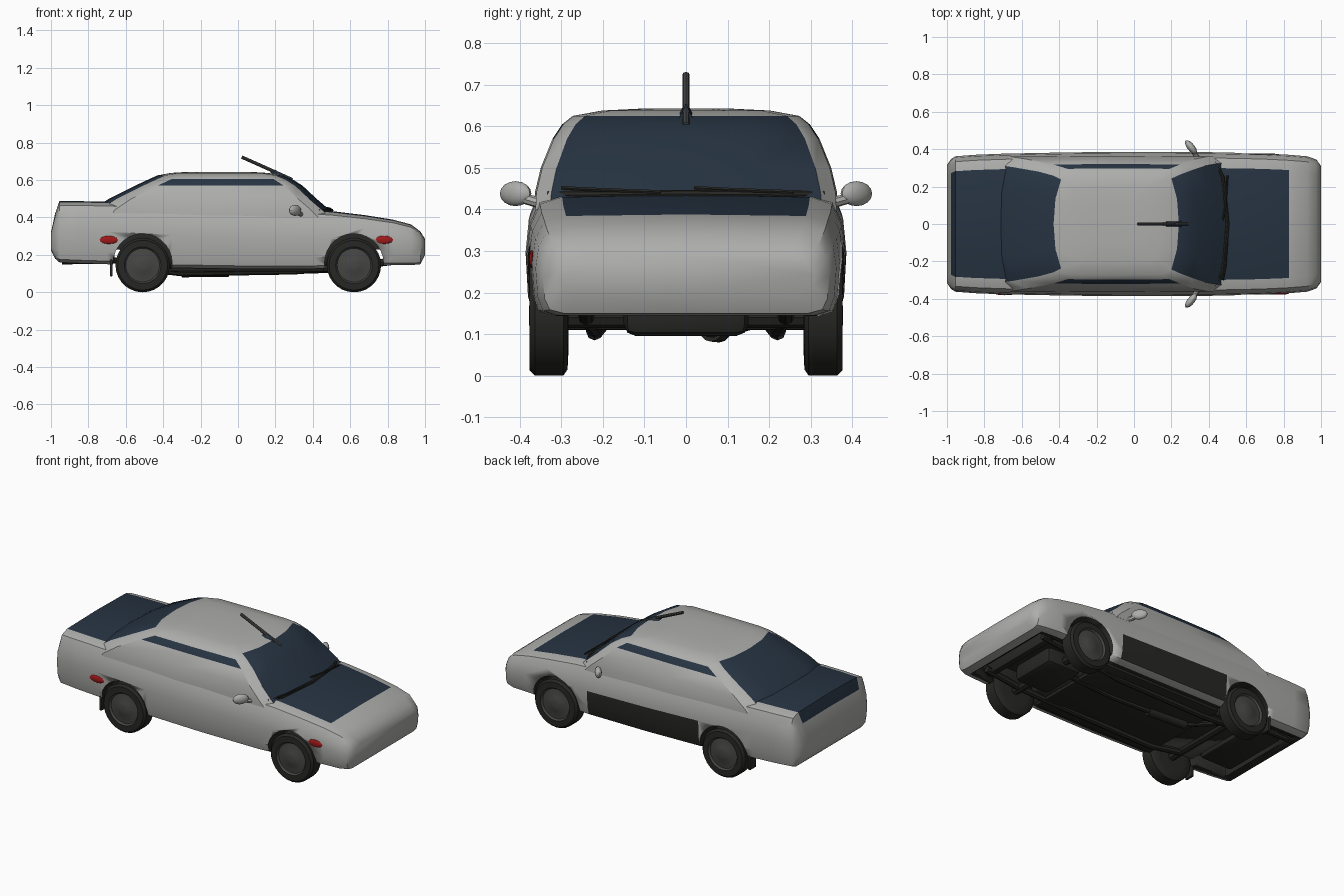
import bpy, bmesh, math
from mathutils import Vector

if "Cube" in bpy.data.objects:
    bpy.data.objects.remove(bpy.data.objects["Cube"])


def material(name, rgb):
    m = bpy.data.materials.new(name)
    m.diffuse_color = (*rgb, 1)
    m.use_nodes = True
    m.node_tree.nodes["Principled BSDF"].inputs["Base Color"].default_value = m.diffuse_color
    return m


PAINT = material("grey_paint", (0.42, 0.42, 0.41))
NAVY = material("navy", (0.02, 0.034, 0.055))
BLACK = material("black", (0.02, 0.02, 0.018))
RED = material("red", (0.35, 0.01, 0.01))
HUB = material("hub_grey", (0.06, 0.06, 0.058))
MATS = [PAINT, NAVY, BLACK, RED, HUB]


def finish(bm, name, mat=None, angle=35):
    bmesh.ops.recalc_face_normals(bm, faces=bm.faces)
    me = bpy.data.meshes.new(name)
    bm.to_mesh(me)
    bm.free()
    for m in ([mat] if mat else MATS):
        me.materials.append(m)
    ob = bpy.data.objects.new(name, me)
    bpy.context.collection.objects.link(ob)
    bpy.ops.object.select_all(action='DESELECT')
    ob.select_set(True)
    bpy.context.view_layer.objects.active = ob
    bpy.ops.object.shade_smooth_by_angle(angle=math.radians(angle))
    return ob


def loft(rings, pick, cap_mats):
    """Skin closed rings; pick(i, j) gives the material of each quad."""
    bm = bmesh.new()
    rows = [[bm.verts.new(p) for p in r] for r in rings]
    n = len(rows[0])
    for i in range(len(rows) - 1):
        for j in range(n):
            k = (j + 1) % n
            f = bm.faces.new((rows[i][j], rows[i][k], rows[i + 1][k], rows[i + 1][j]))
            f.material_index = pick(i, j)
    for r, m in zip((rows[0], rows[-1]), cap_mats):
        bm.faces.new(r).material_index = m
    return bm


def box(name, lo, hi, mat, bevel=0.01):
    bm = bmesh.new()
    bmesh.ops.create_cube(bm, size=1)
    for v in bm.verts:
        v.co = [(a + b) / 2 + c * (b - a) for a, b, c in zip(lo, hi, v.co)]
    bmesh.ops.bevel(bm, geom=bm.edges[:], offset=bevel, segments=2, affect='EDGES', profile=0.5)
    return finish(bm, name, mat)


def tube(name, pts, radius, mat, sides=8):
    bm = bmesh.new()
    rows = []
    for i, p in enumerate(pts):
        d = (Vector(pts[min(i + 1, len(pts) - 1)]) - Vector(pts[max(i - 1, 0)])).normalized()
        q = d.to_track_quat('Z', 'Y')
        rows.append([bm.verts.new(Vector(p) + q @ Vector((radius * math.cos(t), radius * math.sin(t), 0)))
                     for t in (2 * math.pi * k / sides for k in range(sides))])
    for a, b in zip(rows, rows[1:]):
        for k in range(sides):
            bm.faces.new((a[k], a[k - 1], b[k - 1], b[k]))
    bm.faces.new(rows[0])
    bm.faces.new(rows[-1])
    return finish(bm, name, mat)


def lathe(name, profile, x, side, z, pick, sides=28):
    """Spin (radius, y) points round an axle; side mirrors it."""
    rings = [[(x + r * math.cos(t), side * y, z + r * math.sin(t))
              for t in (2 * math.pi * k / sides for k in range(sides))] for r, y in profile]
    return finish(loft(rings, lambda i, j: pick(i), (2, 4)), name)


def cut(target, cutter):
    cutter.data.polygons.foreach_set("material_index", [2] * len(cutter.data.polygons))
    cutter.hide_render = True
    mod = target.modifiers.new("cut", 'BOOLEAN')
    mod.operation, mod.solver, mod.object = 'DIFFERENCE', 'EXACT', cutter
    bpy.context.view_layer.objects.active = target
    bpy.ops.object.modifier_apply(modifier=mod.name)
    bpy.data.objects.remove(cutter)


# lower body: stations of x, half width, bottom, top
STATIONS = [(-1.0, .315, .225, .32), (-.978, .348, .18, .42), (-.955, .362, .16, .487),
            (-.85, .37, .155, .487), (-.7, .376, .15, .485), (-.35, .383, .13, .47),
            (0, .386, .125, .455), (.4, .384, .125, .44), (.5, .382, .13, .434),
            (.68, .378, .14, .412), (.83, .37, .145, .388), (.925, .362, .145, .363),
            (.975, .345, .15, .325), (1.0, .31, .2, .285)]
SECTION = [(0, 1), (.78, .985), (.92, .93), (.98, .76), (1, .52), (.985, .2), (.95, .05), (.85, 0), (0, 0)]


def body_ring(x, w, b, t):
    half = [(x, u * w, b + v * (t - b)) for u, v in SECTION]
    return half + [(p[0], -p[1], p[2]) for p in half[-2:0:-1]]


def body_mat(i, j):
    x0, x1 = STATIONS[i][0], STATIONS[i + 1][0]
    if j in (7, 8):
        return 2 if 1 < i < 11 else 0
    if j in (0, 15) and (-.99 < x0 and x1 < -.3 or .39 < x0 and x1 < .84):
        return 1
    if j in (4, 5) and -.36 < x0 and x1 < .41:
        return 2
    return 0


body = finish(loft([body_ring(*s) for s in STATIONS], body_mat, (0, 0)), "lower_body")

# wheel arches, and hollows under the engine bay and the boot
WHEELS = [("rear", -.51), ("front", .62)]
for end, x in WHEELS:
    for s in (1, -1):
        cut(body, lathe("arch_cutter", [(.158, .24), (.158, .5)], x, s, .155, lambda i: 2))
for x0, x1 in ((-.9, -.62), (.5, .92)):
    cut(body, box("bay_cutter", (x0, -.285, .05), (x1, .285, .23), None, .02))

# cabin: layers of z, rear x, front x, half width
LAYERS = [(.40, -.80, .53, .362), (.44, -.78, .49, .36), (.50, -.69, .42, .346), (.57, -.55, .345, .318),
          (.605, -.475, .29, .295), (.625, -.43, .24, .27), (.638, -.36, .16, .2), (.643, -.28, .08, .1)]


def cabin_ring(z, xb, xf, w):
    half = [(xf, 0), (xf - .01, .5 * w), (xf - .04, .9 * w), (xf - .1, w), ((xf + xb) / 2, 1.01 * w),
            (xb + .12, w), (xb + .04, .88 * w), (xb + .01, .5 * w), (xb, 0)]
    return [(x, y, z) for x, y in half] + [(x, -y, z) for x, y in half[-2:0:-1]]


def cabin_mat(i, j):
    j = min(j, 15 - j)
    if i < 5 and j in (0, 1, 6, 7):
        return 1
    return 1 if i == 3 and 2 < j < 5 else 0


finish(loft([cabin_ring(*l) for l in LAYERS], cabin_mat, (0, 0)), "cabin", angle=30)

# wheels: inner face, tread, sidewall, recessed rim and hub
TYRE = [(.09, .283), (.13, .285), (.145, .295), (.145, .363), (.133, .376), (.098, .377),
        (.09, .366), (.05, .37), (.035, .376), (.015, .378)]
for end, x in WHEELS:
    for s, side in ((1, "left"), (-1, "right")):
        lathe(f"{end}_{side}_wheel", TYRE, x, s, .145, lambda i: 2 if i < 5 else 4)
    tube(f"{end}_axle", [(x, -.29, .14), (x, .29, .14)], .025, BLACK)

# underside
box("floor_pan", (-.36, -.3, .11), (.46, .3, .16), BLACK)
box("engine_sump", (.5, -.15, .095), (.74, .15, .2), BLACK, .03)
box("radiator_support", (.8, -.27, .15), (.84, .27, .22), BLACK)
box("fuel_tank", (-.88, -.22, .155), (-.66, .22, .23), BLACK, .02)
tube("exhaust_pipe", [(.5, .06, .12), (.2, .05, .11), (-.3, .08, .105), (-.45, .17, .13),
                      (-.6, .24, .17), (-.94, .24, .165)], .016, BLACK)
tube("muffler", [(-.05, .06, .11), (-.3, .08, .108)], .028, BLACK, 12)
for s, side in ((1, "left"), (-1, "right")):
    tube(f"{side}_frame_rail", [(.86, s * .24, .17), (.62, s * .24, .14), (.3, s * .22, .115),
                                (-.3, s * .22, .105), (-.51, s * .2, .13)], .02, BLACK)
    box(f"{side}_mud_flap", (-.685, s * .33 - .03, .085), (-.67, s * .33 + .03, .18), BLACK, .004)

    # door mirrors: flattened ovals swept back on a short stalk
    bm = bmesh.new()
    bmesh.ops.create_uvsphere(bm, u_segments=14, v_segments=8, radius=1)
    for v in bm.verts:
        x, y, z = v.co
        v.co = (.305 + x * .024 - y * .022, s * (.41 + y * .038), .438 + z * .03)
    finish(bm, f"{side}_mirror", PAINT)
    tube(f"{side}_mirror_stalk", [(.34, s * .35, .415), (.315, s * .395, .428)], .013, PAINT)

    # wipers
    tube(f"{side}_wiper", [(.5, s * .16 + .1, .442), (.49, s * .16 - .06, .448),
                           (.475, s * .16 - .14, .452)], .005, BLACK, 6)

# cowl under the windscreen
tube("cowl", [(.43, -.33, .435), (.475, -.25, .435), (.5, 0, .437), (.475, .25, .435), (.43, .33, .435)],
     .01, BLACK)

# roof aerial and its wedge foot
tube("aerial", [(.29, 0, .602), (.15, 0, .665), (.02, 0, .723)], .009, HUB)
bm = bmesh.new()
foot = [bm.verts.new(p) for p in ((.31, -.03, .585), (.31, .03, .585), (.17, .012, .64),
                                  (.17, -.012, .64), (.2, 0, .655))]
bmesh.ops.convex_hull(bm, input=foot)
finish(bm, "aerial_foot", NAVY)

# red side markers on the right flank
for name, x, z, y in (("rear", -.69, .28, -.374), ("front", .78, .28, -.371)):
    bm = bmesh.new()
    bmesh.ops.create_uvsphere(bm, u_segments=12, v_segments=6, radius=1)
    for v in bm.verts:
        v.co = (x + v.co.x * .05, y + v.co.y * .007, z + v.co.z * .022)
    finish(bm, f"{name}_side_marker", RED)
